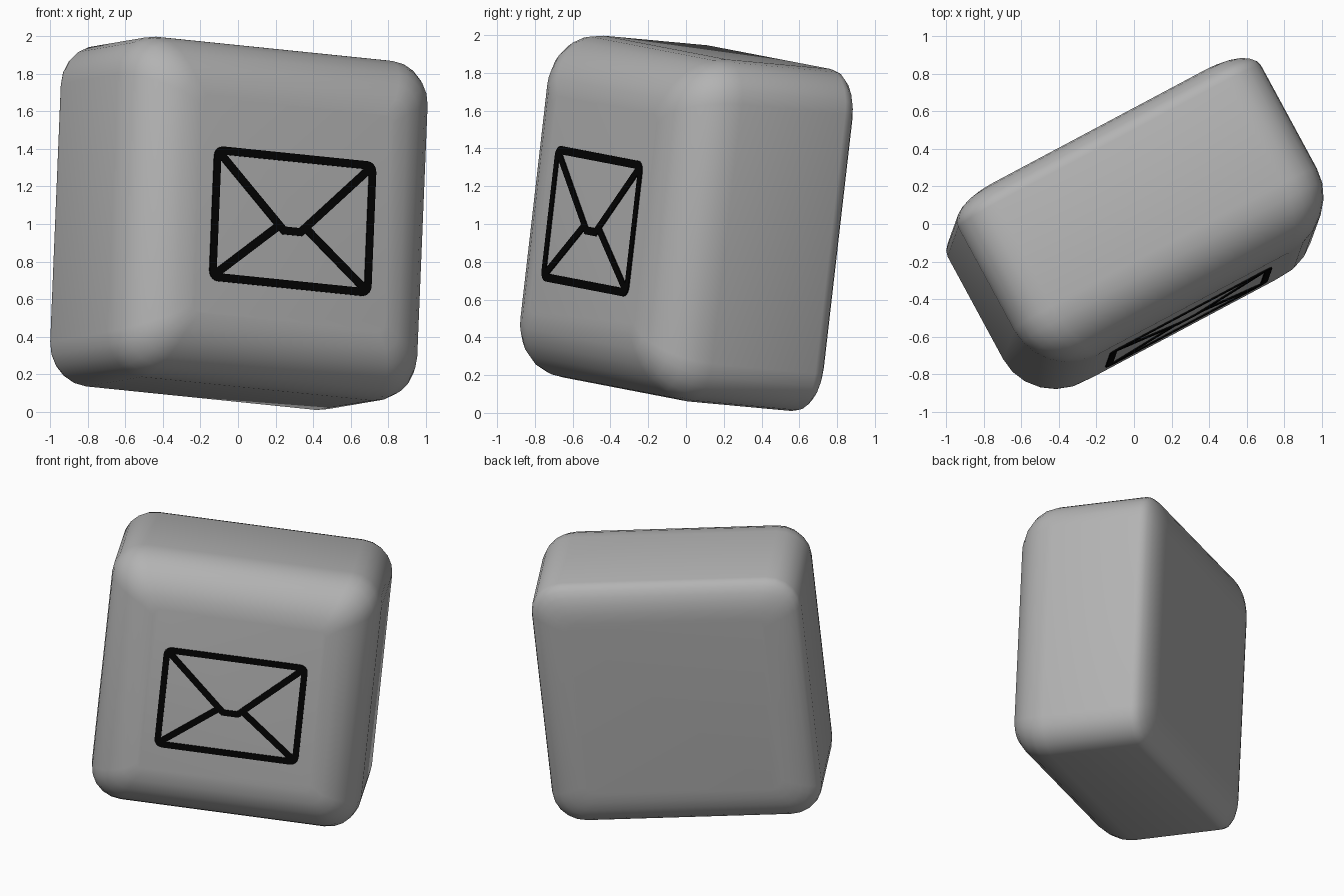
import bpy, bmesh, math
from mathutils import Matrix, Vector

if "Cube" in bpy.data.objects:
    bpy.data.objects.remove(bpy.data.objects["Cube"])

# Tilted frame shared by all parts: local x = width, y = height, z = out of the front
U = Vector((0.879, 0.468, -0.09)).normalized()
V = Vector((0.043, 0.115, 0.992))
V = (V - U * V.dot(U)).normalized()
N = U.cross(V)
FRAME = Matrix.Translation((0, 0, 1)) @ Matrix((U, V, N)).transposed().to_4x4()


def material(name, c):
    m = bpy.data.materials.new(name)
    m.diffuse_color = (c, c, c, 1)
    m.use_nodes = True
    m.node_tree.nodes["Principled BSDF"].inputs["Base Color"].default_value = m.diffuse_color
    return m


def add_object(name, bm, mat):
    bmesh.ops.recalc_face_normals(bm, faces=bm.faces)
    bm.transform(FRAME)
    me = bpy.data.meshes.new(name)
    bm.to_mesh(me)
    bm.free()
    me.materials.append(mat)
    ob = bpy.data.objects.new(name, me)
    bpy.context.collection.objects.link(ob)
    return ob


def rounded_rect(bm, cx, cy, hw, hh, r, z, n=5):
    """Ring of vertices around a rounded rectangle."""
    ring = []
    for k, (sx, sy) in enumerate(((1, 1), (-1, 1), (-1, -1), (1, -1))):
        for j in range(n + 1):
            a = math.pi / 2 * (k + j / n)
            ring.append(bm.verts.new((cx + sx * (hw - r) + r * math.cos(a),
                                      cy + sy * (hh - r) + r * math.sin(a), z)))
    return ring


def bridge(bm, a, b):
    for i in range(len(a)):
        j = (i + 1) % len(a)
        bm.faces.new((a[i], a[j], b[j], b[i]))


grey = material("grey", 0.45)
black = material("black", 0.001)

# Rounded body: rings lofted from the back to the front, with wide soft front edges
HW, HH, R = 0.917, 0.912, 0.22
STEPS = 6
sections = []
for i in range(STEPS + 1):        # shallow back rounding
    a = math.pi / 2 * (1 - i / STEPS)
    sections.append((0.25 * (1 - math.cos(a)), -0.37 - 0.122 * math.sin(a)))
for i in range(STEPS + 1):        # deep front rounding
    a = math.pi / 2 * i / STEPS
    sections.append((0.33 * (1 - math.cos(a)), 0.255 + 0.317 * math.sin(a)))
bm = bmesh.new()
rings = [rounded_rect(bm, 0.02, 0.01, HW - d, HH - d, max(R - 0.6 * d, 0.05), z)
         for d, z in sections]
for a, b in zip(rings, rings[1:]):
    bridge(bm, a, b)
bm.faces.new(rings[0])
bm.faces.new(rings[-1])
body = add_object("rounded_body", bm, grey)
for p in body.data.polygons:
    p.use_smooth = True

# Envelope drawn on the front as thin plates
CX, CY, Z0, Z1 = 0.022, -0.03, 0.570, 0.579


def extrude_up(bm):
    res = bmesh.ops.extrude_face_region(bm, geom=bm.faces[:])
    for e in res["geom"]:
        if isinstance(e, bmesh.types.BMVert):
            e.co.z = Z1


# Border frame
bm = bmesh.new()
bridge(bm, rounded_rect(bm, CX, CY, 0.49, 0.361, 0.055, Z0),
       rounded_rect(bm, CX, CY, 0.448, 0.318, 0.035, Z0))
extrude_up(bm)
add_object("envelope_border", bm, black)


def stroke(name, a, b, w):
    a, b = Vector(a), Vector(b)
    d = (b - a).normalized() * w / 2
    s = Vector((-d.y, d.x))
    bm = bmesh.new()
    bm.faces.new([bm.verts.new((CX + p.x, CY + p.y, Z0)) for p in (a - s, b - s, b + s, a + s)])
    extrude_up(bm)
    add_object(name, bm, black)


# Flap and fold lines meeting at a flat tip
for side, s in (("left", -1), ("right", 1)):
    stroke("flap_line_" + side, (s * 0.455, 0.325), (s * 0.05, -0.055), 0.043)
    stroke("fold_line_" + side, (s * 0.455, -0.325), (s * 0.08, -0.03), 0.043)
stroke("flap_tip", (-0.06, -0.054), (0.06, -0.054), 0.042)
